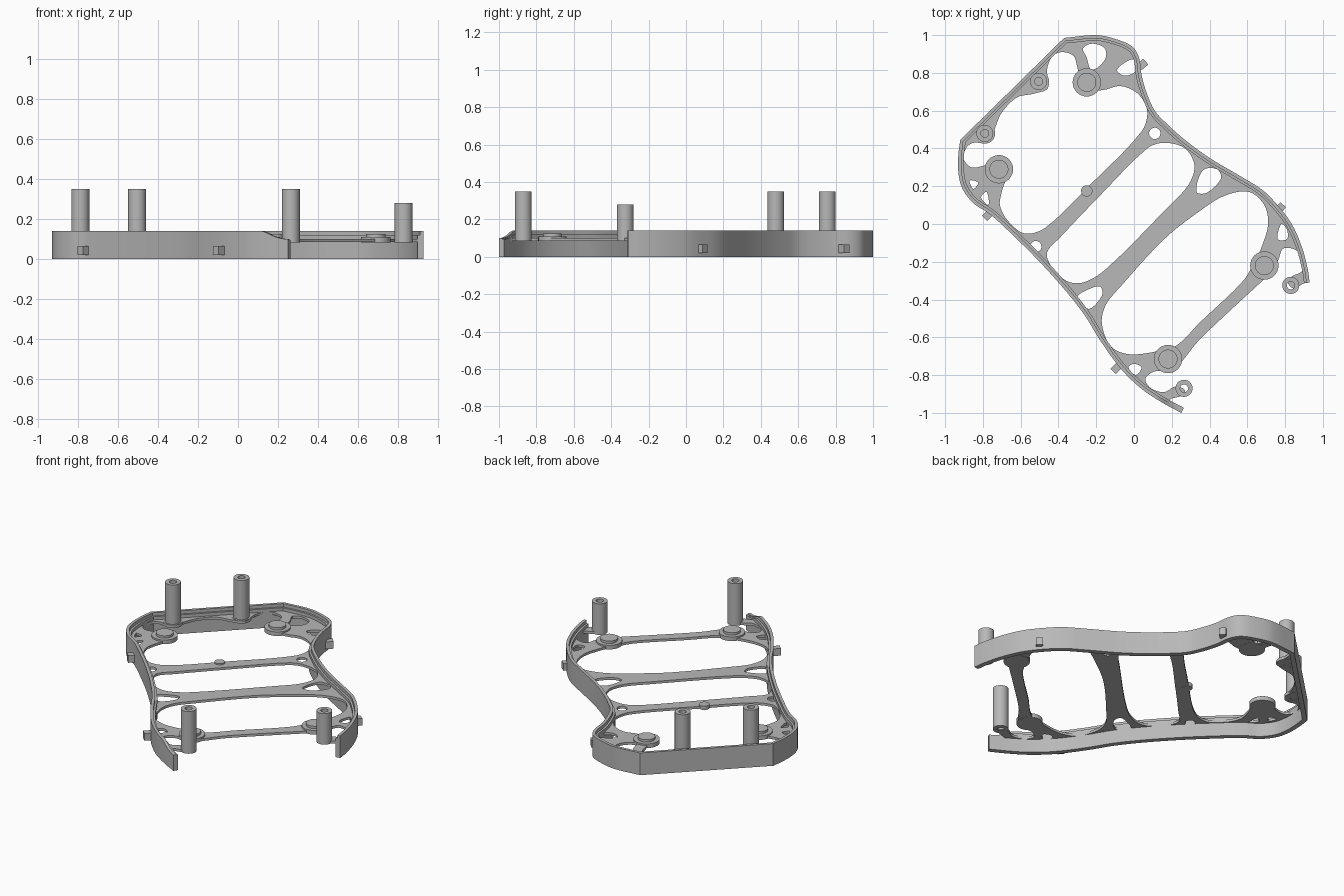
import bpy, bmesh, math
from mathutils import Vector, Matrix

cube = bpy.data.objects.get("Cube")
if cube:
    bpy.data.objects.remove(cube, do_unlink=True)

grey = bpy.data.materials.new("plain grey")
grey.use_nodes = True
shade = (0.48, 0.48, 0.48, 1)
grey.diffuse_color = shade
grey.node_tree.nodes["Principled BSDF"].inputs["Base Color"].default_value = shade

PLATE_BOTTOM, PLATE_TOP, RIM_TOP = 0.085, 0.10, 0.14


def finish(name, bm):
    """Turn a bmesh into a shaded, coloured object."""
    bmesh.ops.remove_doubles(bm, verts=bm.verts, dist=0.0001)
    bmesh.ops.recalc_face_normals(bm, faces=bm.faces)
    mesh = bpy.data.meshes.new(name)
    bm.to_mesh(mesh)
    bm.free()
    mesh.materials.append(grey)
    ob = bpy.data.objects.new(name, mesh)
    bpy.context.collection.objects.link(ob)
    bpy.ops.object.select_all(action='DESELECT')
    ob.select_set(True)
    bpy.context.view_layer.objects.active = ob
    bpy.ops.object.shade_smooth_by_angle(angle=math.radians(30))
    return ob


def smooth(points, closed=False, steps=5):
    """Smooth path through points given in hundredths of a unit."""
    pts = [Vector(p) / 100 for p in points]
    n = len(pts)

    def tangent(i):
        a = pts[(i - 1) % n] if closed else pts[max(i - 1, 0)]
        b = pts[(i + 1) % n] if closed else pts[min(i + 1, n - 1)]
        return (b - a) / ((b - pts[i]).length + (pts[i] - a).length)

    out = []
    for i in range(n if closed else n - 1):
        j = (i + 1) % n
        p, q = pts[i], pts[j]
        span = (q - p).length
        m, k = tangent(i) * span, tangent(j) * span
        for s in range(steps):
            t = s / steps
            u = 1 - t
            out.append(p * u * u * (1 + 2 * t) + m * t * u * u
                       + q * t * t * (3 - 2 * t) - k * t * t * u)
    return out if closed else out + [pts[-1]]


def circle(x, y, r, sides=32):
    return [Vector((x + r * math.cos(a), y + r * math.sin(a))) / 100
            for a in (math.tau * i / sides for i in range(sides))]


def inset(path, distance):
    """Shift an open path to its right-hand side."""
    out = []
    for i, p in enumerate(path):
        before = (p - path[i - 1]).normalized() if i else Vector((0, 0))
        after = (path[i + 1] - p).normalized() if i + 1 < len(path) else Vector((0, 0))
        d = (before + after).normalized()
        out.append(p + Vector((d.y, -d.x)) * distance)
    return out


def extrude(name, loops, low, high):
    """Fill an outline with its holes and give it height."""
    curve = bpy.data.curves.new(name, 'CURVE')
    curve.dimensions = '2D'
    curve.fill_mode = 'BOTH'
    curve.extrude = (high - low) / 2
    for loop in loops:
        spline = curve.splines.new('POLY')
        spline.points.add(len(loop) - 1)
        for point, p in zip(spline.points, loop):
            point.co = (p.x, p.y, 0, 1)
        spline.use_cyclic_u = True
    helper = bpy.data.objects.new(name + " helper", curve)
    bpy.context.collection.objects.link(helper)
    graph = bpy.context.evaluated_depsgraph_get()
    mesh = bpy.data.meshes.new_from_object(helper.evaluated_get(graph))
    bm = bmesh.new()
    bm.from_mesh(mesh)
    bmesh.ops.translate(bm, verts=bm.verts, vec=(0, 0, (low + high) / 2))
    bpy.data.objects.remove(helper, do_unlink=True)
    bpy.data.curves.remove(curve)
    bpy.data.meshes.remove(mesh)
    return finish(name, bm)


def wall(name, outer, inner, height):
    """Upright band between two paths, with a varying top edge."""
    bm = bmesh.new()
    rows = []
    for a, b in zip(outer, inner):
        h = height(a)
        rows.append([bm.verts.new(c) for c in
                     ((a.x, a.y, 0), (a.x, a.y, h), (b.x, b.y, h), (b.x, b.y, 0))])
    for r, s in zip(rows, rows[1:]):
        for i in range(4):
            j = (i + 1) % 4
            bm.faces.new((r[i], r[j], s[j], s[i]))
    bm.faces.new(rows[0])
    bm.faces.new(rows[-1])
    return finish(name, bm)


# Outer rim: two flowing sides joined by one straight end
right_side = [(25, -100), (14, -94), (3, -86.5), (-7.5, -76), (-18, -61.5), (-26, -48.5),
              (-36.5, -35), (-50, -20), (-63, -7), (-76, 5), (-85, 11), (-91, 19),
              (-93, 27.5), (-93, 36.5), (-92, 44.5)]
left_side = [(-37, 98.5), (-20, 100), (-10, 98), (-1, 94), (2.7, 88), (4, 79), (6.5, 70),
             (11, 60), (18, 52.5), (27, 44.5), (40, 35), (56, 25.5), (68, 18), (76, 10),
             (83.5, 0), (89, -12.5), (92, -24), (93, -31)]
rim = smooth(right_side) + smooth(left_side)


def rim_height(p):
    if p.y < -0.85 and p.x > 0.13:
        return PLATE_TOP + 0.04 * ((0.25 - p.x) / 0.12) ** 2
    return RIM_TOP


wall("outer_rim", rim, inset(rim, 0.018), rim_height)
wall("rim_ledge", inset(rim, 0.016), inset(rim, 0.03),
     lambda p: min(0.12, rim_height(p) - 0.005))

# Open end of the plate: brackets, bays and the last cross strut
open_end = [(90.5, -31), (87, -33), (84, -34), (81, -30), (84, -27.5), (89, -25), (89.5, -20),
            (86, -14), (79, -13), (76, -20), (70, -28), (55, -42), (34, -62), (26, -72),
            (20, -78), (11, -78), (6, -82), (9, -87), (16, -89), (22, -86), (27, -88),
            (25, -91), (19, -93), (24, -97)]

# Three large openings
back_opening = [(-73.5, 51), (-70, 59), (-62, 67), (-53, 69), (-45.5, 72), (-46, 82), (-43, 89),
                (-38, 91), (-32, 89), (-30, 83), (-28, 76), (-23, 71), (-16, 71), (-7, 73),
                (2, 69), (7, 60), (4, 49), (-23, 21), (-47, -2), (-58, -5), (-67, 2),
                (-71, 10), (-70, 17), (-68, 25), (-72, 33), (-79, 31), (-86, 30), (-90, 34),
                (-89, 40), (-85, 43), (-77, 43)]
middle_opening = [(16, 43), (27, 40), (32, 31), (29, 21), (19, 10), (-15, -24), (-27, -31),
                  (-36, -30), (-44, -22), (-46, -15), (-39, -7), (-19, 14), (7, 40)]
front_opening = [(61, 17), (69, 10), (71, 0), (68, -11), (64, -20), (57, -31), (35, -52),
                 (23, -64), (14, -67), (-2, -69), (-12, -65), (-17, -53), (-15, -43),
                 (-7, -33), (16, -8), (35, 7), (48, 15)]

# Small weight-saving cutouts
cutouts = [
    [(36.5, 28.5), (44, 29), (46, 24), (38.5, 16.5), (33, 17)],
    [(-18, -33), (-17, -38), (-24, -45), (-30, -39), (-27, -36)],
    [(-9, 81.5), (-4, 86), (0, 87), (1, 81), (-5, 78.5)],
    [(-27, 93), (-22, 95.5), (-15.5, 93), (-15, 88), (-19, 83), (-23, 82), (-25, 88)],
    [(-87, 23), (-82.5, 22), (-85, 18.5)],
    [(-81, 14), (-78, 17), (-77, 10)],
    [(76, -8), (78, 0), (81, -3), (81, -8)],
    [(-3, -76), (0, -74), (4, -76), (1, -80)],
]
holes = [smooth(h, True) for h in [back_opening, middle_opening, front_opening] + cutouts]
holes += [circle(11, 48, 3), circle(-52, -12, 3)]
extrude("frame_plate", [inset(rim, 0.005) + smooth(open_end)] + holes, PLATE_BOTTOM, PLATE_TOP)

# Round stepped pads
for i, (x, y) in enumerate([(-25, 75), (-71.5, 29), (69, -22), (18, -71.5)]):
    extrude(f"pad_base_{i}", [circle(x, y, 7.5)], PLATE_BOTTOM - 0.001, 0.11)
    extrude(f"pad_top_{i}", [circle(x, y, 5)], 0.105, 0.125)

# Hollow standing posts, with a collar on the back pair
posts = [(-79, 48, 0.35, 5.5), (-50.5, 75.5, 0.35, 5.5), (26.5, -87, 0.35, 0), (83, -32.5, 0.28, 0)]
for i, (x, y, top, collar) in enumerate(posts):
    extrude(f"post_{i}", [circle(x, y, 4.5), circle(x, y, 2.1)], PLATE_BOTTOM - 0.001, top)
    if collar:
        extrude(f"post_collar_{i}", [circle(x, y, collar), circle(x, y, 4.4)],
                PLATE_BOTTOM - 0.002, PLATE_TOP + 0.002)

# Small boss on the first strut
extrude("strut_boss", [circle(-25, 17.5, 3)], PLATE_BOTTOM - 0.001, 0.108)

# Side clips on the outside of the rim
for i, (x, y, turn) in enumerate([(0.045, 0.845, 40), (0.775, 0.085, 50),
                                  (-0.775, 0.045, 45), (-0.095, -0.765, 45)]):
    bm = bmesh.new()
    place = (Matrix.Translation((x, y, 0.0425)) @ Matrix.Rotation(math.radians(turn), 4, 'Z')
             @ Matrix.Diagonal((0.045, 0.04, 0.045, 1)))
    bmesh.ops.create_cube(bm, size=1, matrix=place)
    finish(f"side_clip_{i}", bm)
